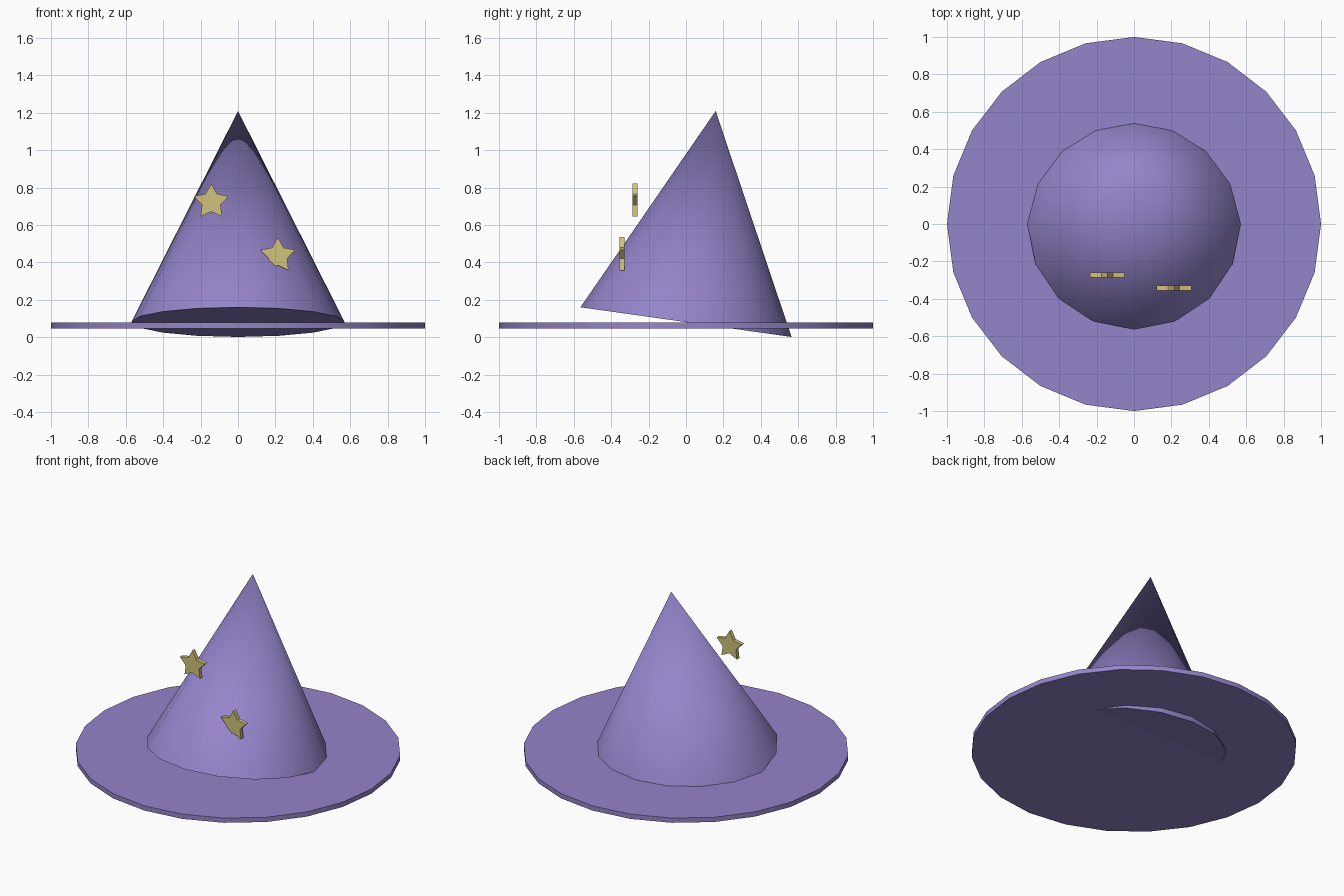
import bpy
import bmesh
from math import sin, cos, pi, radians

cube = bpy.data.objects.get("Cube")
if cube:
    bpy.data.objects.remove(cube, do_unlink=True)


def make_material(name, rgb):
    mat = bpy.data.materials.new(name)
    mat.use_nodes = True
    color = (*rgb, 1.0)
    mat.diffuse_color = color
    mat.node_tree.nodes["Principled BSDF"].inputs["Base Color"].default_value = color
    return mat


purple = make_material("soft purple", (0.30, 0.23, 0.59))
gold = make_material("pale gold", (0.63, 0.54, 0.20))


def finish(obj, name, mat):
    obj.name = obj.data.name = name
    obj.data.materials.append(mat)
    return obj


# Wide flat brim
bpy.ops.mesh.primitive_cylinder_add(vertices=24, radius=1, depth=0.032, location=(0, 0, 0.064))
finish(bpy.context.object, "brim", purple)
bpy.ops.object.shade_smooth_by_angle(angle=radians(30))

# Pointed crown, leaning back through the brim
tilt, height = radians(8), 1.14
centre = (0, sin(tilt) * height / 2, 0.081 + cos(tilt) * height / 2)
bpy.ops.mesh.primitive_cone_add(vertices=16, radius1=0.57, radius2=0, depth=height,
                                location=centre, rotation=(-tilt, 0, 0))
finish(bpy.context.object, "crown", purple)
bpy.ops.object.shade_smooth_by_angle(angle=radians(30))


# Five-pointed stars, upright and facing the front
def make_star(name, location, outer=0.098, inner=0.052, depth=0.027):
    bm = bmesh.new()
    ring = []
    for i in range(10):
        r = inner if i % 2 else outer
        a = pi / 2 + i * pi / 5
        ring.append(bm.verts.new((r * cos(a), -depth / 2, r * sin(a))))
    face = bm.faces.new(ring)
    extruded = bmesh.ops.extrude_face_region(bm, geom=[face], use_keep_orig=True)
    moved = [g for g in extruded["geom"] if isinstance(g, bmesh.types.BMVert)]
    bmesh.ops.translate(bm, verts=moved, vec=(0, depth, 0))
    bmesh.ops.recalc_face_normals(bm, faces=bm.faces)
    mesh = bpy.data.meshes.new(name)
    bm.to_mesh(mesh)
    bm.free()
    obj = bpy.data.objects.new(name, mesh)
    obj.location = location
    bpy.context.collection.objects.link(obj)
    return finish(obj, name, gold)


make_star("upper_star", (-0.143, -0.272, 0.724))
make_star("lower_star", (0.213, -0.341, 0.437))
